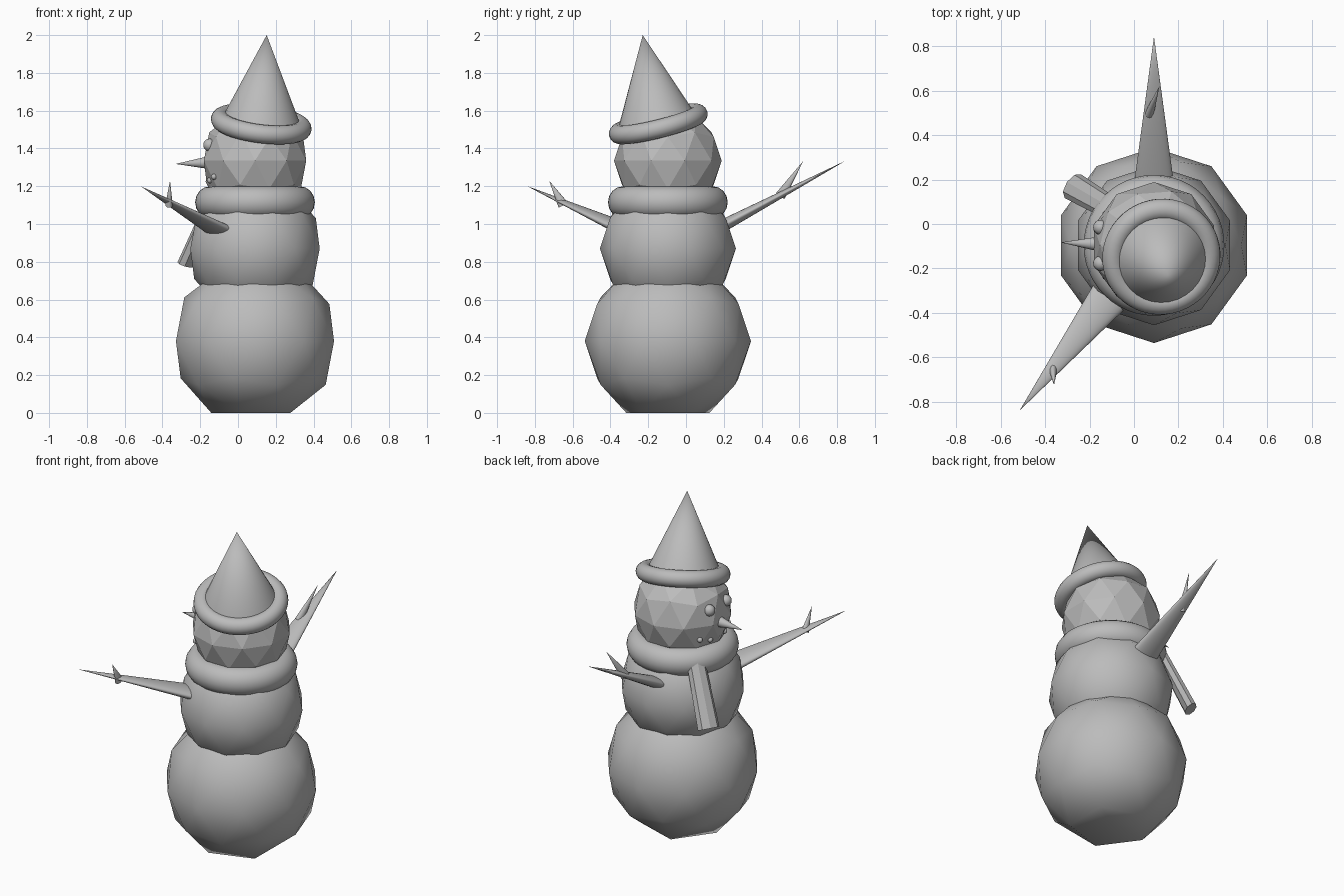
import bpy, math
from mathutils import Vector, Matrix

cube = bpy.data.objects.get("Cube")
if cube:
    bpy.data.objects.remove(cube, do_unlink=True)

grey = bpy.data.materials.new("plain grey")
grey.use_nodes = True
grey.diffuse_color = (0.5, 0.5, 0.5, 1)
grey.node_tree.nodes["Principled BSDF"].inputs["Base Color"].default_value = (0.5, 0.5, 0.5, 1)

CX, CY = 0.09, -0.096   # vertical axis of the body


def finish(name, smooth=True, angle=40):
    ob = bpy.context.object
    ob.name = name
    ob.data.materials.append(grey)
    if smooth:
        bpy.ops.object.shade_smooth_by_angle(angle=math.radians(angle))
    return ob


def snowball(name, z, radius, smooth):
    bpy.ops.mesh.primitive_ico_sphere_add(subdivisions=2, radius=radius, location=(CX, CY, z))
    return finish(name, smooth, 60)


def ball(name, loc, radius):
    bpy.ops.mesh.primitive_uv_sphere_add(segments=16, ring_count=10, radius=radius, location=loc)
    return finish(name)


def ring(name, loc, major, minor, axis=(0, 0, 1), tall=1.0):
    bpy.ops.mesh.primitive_torus_add(major_radius=major, minor_radius=minor,
                                     major_segments=48, minor_segments=16, location=loc)
    ob = finish(name)
    ob.rotation_euler = Vector(axis).to_track_quat('Z', 'Y').to_euler()
    ob.scale.z = tall
    return ob


def taper(name, base, tip, wide, thick, sides=32, end=0.0, side=None):
    """Cone from base to tip with an oval section, wide along the side direction."""
    base, tip = Vector(base), Vector(tip)
    z = (tip - base).normalized()
    x = Vector(side) if side else z.cross(Vector((0, 0, 1)))
    x = (x - z * x.dot(z)).normalized()
    y = z.cross(x)
    length = (tip - base).length
    bpy.ops.mesh.primitive_cone_add(vertices=sides, radius1=1, radius2=end, depth=length)
    ob = finish(name)
    frame = Matrix((x, y, z)).transposed().to_4x4()
    frame.translation = (base + tip) / 2
    ob.matrix_world = frame @ Matrix.Diagonal((wide, thick, 1, 1))
    return ob


# Three stacked snowballs, the lowest pressed in underneath
bottom = snowball("lower_body", 0.38, 0.44, True)
lowest = min(bottom.data.vertices, key=lambda v: v.co.z)
lowest.co.z = -0.34
for v in bottom.data.vertices:
    if v != lowest and v.co.z < -0.36:
        v.co.z = -0.38
snowball("upper_body", 0.87, 0.36, True)
snowball("head", 1.335, 0.285, False)

# Scarf and its hanging end
ring("scarf", (CX, CY, 1.115), 0.237, 0.08, tall=1.06)
taper("scarf_end", (-0.275, 0.17, 0.785), (-0.13, 0.085, 1.12), 0.065, 0.037,
      sides=8, end=0.85, side=(0.58, 0.81, 0))

# Tilted hat
ring("hat_brim", (0.123, -0.147, 1.53), 0.218, 0.05, axis=(0.125, -0.25, 1))
taper("hat_cone", (0.12, -0.15, 1.53), (0.152, -0.229, 2.0), 0.215, 0.215)

# Face
taper("nose", (-0.155, -0.09, 1.325), (-0.33, -0.083, 1.318), 0.034, 0.034)
for name, y in (("left_eye", -0.177), ("right_eye", -0.015)):
    ball(name, (-0.15, y, 1.418), 0.034)
for i in range(5):
    t = (i - 2) / 2
    ball("mouth_stone_%d" % (i + 1),
         (-0.155 + 0.028 * t * t, CY + 0.14 * t, 1.225 + 0.025 * t * t), 0.016)

# Flattened stick arms, each with one twig
arms = (("back_arm", (0.09, 0.15, 0.967), (0.09, 0.845, 1.335),
         (0.07, 0.5, 1.15), (0.115, 0.622, 1.335)),
        ("front_arm", (-0.09, -0.30, 0.962), (-0.515, -0.84, 1.2),
         (-0.365, -0.65, 1.10), (-0.36, -0.725, 1.23)))
for name, base, tip, twig_base, twig_tip in arms:
    taper(name, base, tip, 0.094, 0.035)
    taper(name + "_twig", twig_base, twig_tip, 0.02, 0.028, sides=16)
